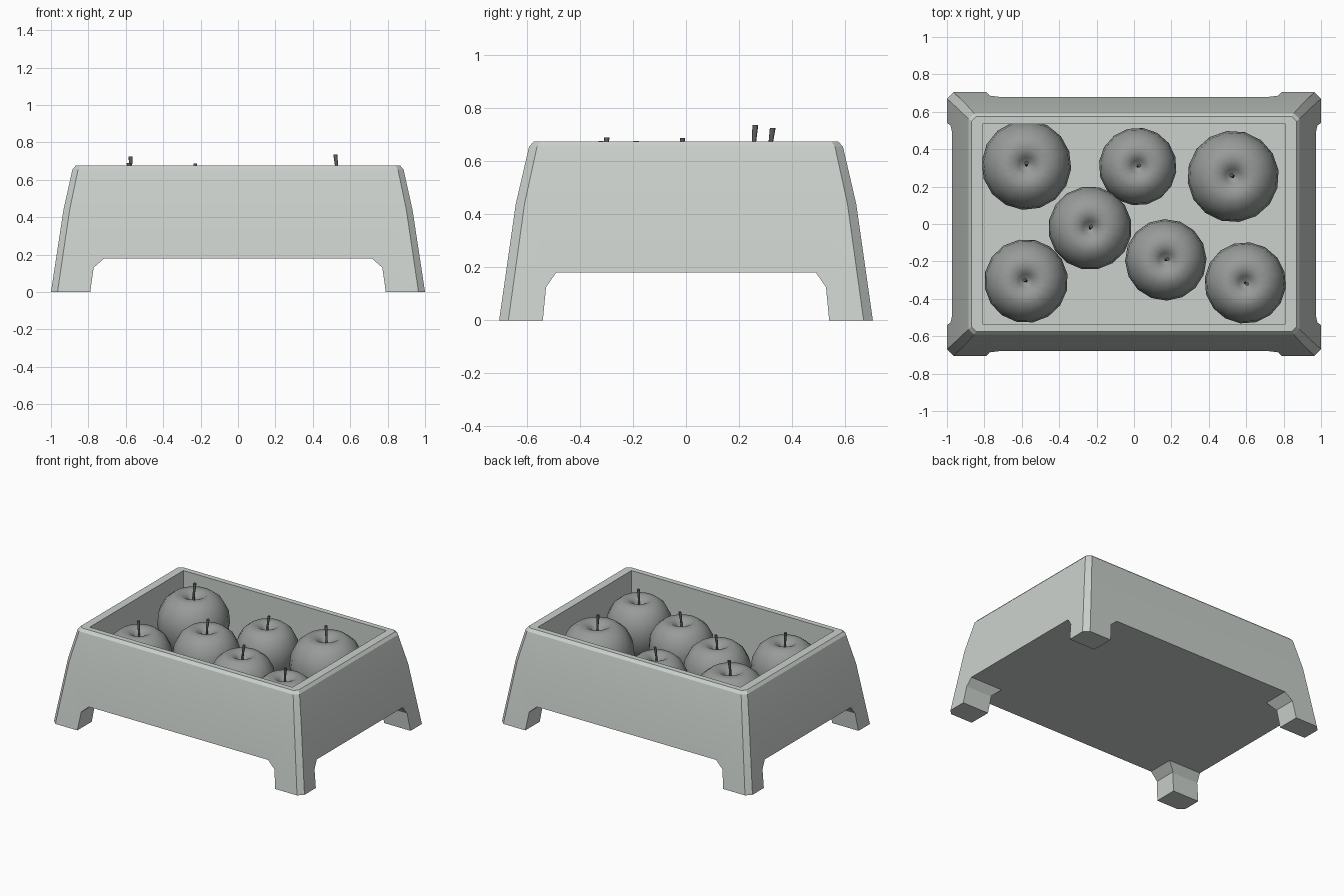
import bpy, bmesh, math, random
from mathutils import Vector

random.seed(4)
cube = bpy.data.objects.get("Cube")
if cube:
    bpy.data.objects.remove(cube)


def material(name, rgb):
    m = bpy.data.materials.new(name)
    m.use_nodes = True
    m.diffuse_color = (*rgb, 1)
    m.node_tree.nodes["Principled BSDF"].inputs["Base Color"].default_value = (*rgb, 1)
    return m


crate_grey = material("pale crate grey", (0.60, 0.64, 0.61))
fruit_grey = material("mid fruit grey", (0.31, 0.325, 0.32))
stem_grey = material("dark stem grey", (0.11, 0.11, 0.11))


def loft(name, rings, mat):
    """Skin a stack of equal-sized rings and cap both ends."""
    bm = bmesh.new()
    loops = [[bm.verts.new(p) for p in ring] for ring in rings]
    n = len(loops[0])
    for low, high in zip(loops, loops[1:]):
        for i in range(n):
            j = (i + 1) % n
            bm.faces.new((low[i], low[j], high[j], high[i]))
    bm.faces.new(loops[0][::-1])
    bm.faces.new(loops[-1])
    bmesh.ops.recalc_face_normals(bm, faces=bm.faces)
    mesh = bpy.data.meshes.new(name)
    bm.to_mesh(mesh)
    bm.free()
    ob = bpy.data.objects.new(name, mesh)
    mesh.materials.append(mat)
    bpy.context.collection.objects.link(ob)
    return ob


def activate(ob):
    bpy.ops.object.select_all(action="DESELECT")
    ob.select_set(True)
    bpy.context.view_layer.objects.active = ob


def smooth(ob, degrees):
    activate(ob)
    bpy.ops.object.shade_smooth_by_angle(angle=math.radians(degrees))


def carve(ob, cutter):
    """Subtract a helper solid, then discard it."""
    cutter.hide_render = True
    activate(ob)
    mod = ob.modifiers.new("cut", "BOOLEAN")
    mod.operation = "DIFFERENCE"
    mod.solver = "EXACT"
    mod.object = cutter
    bpy.ops.object.modifier_apply(modifier=mod.name)
    bpy.data.objects.remove(cutter)


def chamfered(x, y, z, c):
    return [(x, c - y, z), (x, y - c, z), (x - c, y, z), (c - x, y, z),
            (-x, y - c, z), (-x, c - y, z), (c - x, -y, z), (x - c, -y, z)]


def box_ring(x, y, z):
    return [(x, -y, z), (x, y, z), (-x, y, z), (-x, -y, z)]


# Crate: bowed, tapered outer shell with chamfered corners and rim
crate = loft("crate", [chamfered(1.0, 0.705, 0, 0.035),
                       chamfered(0.933, 0.642, 0.44, 0.033),
                       chamfered(0.885, 0.592, 0.655, 0.03),
                       chamfered(0.868, 0.574, 0.675, 0.025)], crate_grey)

# Open interior
carve(crate, loft("interior_cutter", [box_ring(0.81, 0.535, 0.2),
                                      box_ring(0.81, 0.535, 1)], crate_grey))

# Arched gaps between the feet, one along each axis
half_arch = [(0.795, -0.1), (0.79, 0), (0.772, 0.13), (0.715, 0.18)]
arch_x = half_arch + [(-a, z) for a, z in reversed(half_arch)]
carve(crate, loft("front_arch_cutter",
                  [[(a, y, z) for a, z in arch_x] for y in (-1, 1)], crate_grey))
half_arch = [(0.545, -0.1), (0.54, 0), (0.528, 0.125), (0.49, 0.18)]
arch_y = half_arch + [(-a, z) for a, z in reversed(half_arch)]
carve(crate, loft("side_arch_cutter",
                  [[(x, a, z) for a, z in arch_y] for x in (-2, 2)], crate_grey))
smooth(crate, 25)

# Fruit: lathed profile (radius, height) relative to the fruit radius
profile = [(0.04, 0.14), (0.22, 0.02), (0.45, 0.04), (0.72, 0.27), (0.92, 0.62),
           (1.0, 1.02), (0.96, 1.38), (0.8, 1.68), (0.58, 1.86), (0.36, 1.89),
           (0.17, 1.78), (0.04, 1.6)]
SIDES = 16


def circle(r, z, cx=0.0, turn=0.0):
    return [(cx + r * math.cos(turn + math.tau * i / SIDES),
             r * math.sin(turn + math.tau * i / SIDES), z) for i in range(SIDES)]


fruit = [(-0.575, 0.315, 0.24), (0.02, 0.307, 0.208), (0.53, 0.254, 0.245),
         (-0.235, -0.022, 0.223), (0.17, -0.192, 0.218), (-0.577, -0.305, 0.224),
         (0.595, -0.315, 0.218)]
for k, (x, y, r) in enumerate(fruit, 1):
    apple = loft(f"apple_{k}", [circle(a * r, h * r) for a, h in profile], fruit_grey)
    # Slightly bent stem rising from the dimple
    stem = loft(f"apple_stem_{k}", [circle(0.03 * r, 1.57 * r),
                                    circle(0.032 * r, 1.9 * r, 0.01 * r),
                                    circle(0.045 * r, 2.2 * r, 0.05 * r)], stem_grey)
    turn = random.uniform(0, math.tau)
    for ob, angle in ((apple, 60), (stem, 40)):
        ob.location = Vector((x, y, 0.197))
        ob.rotation_euler.z = turn
        smooth(ob, angle)
